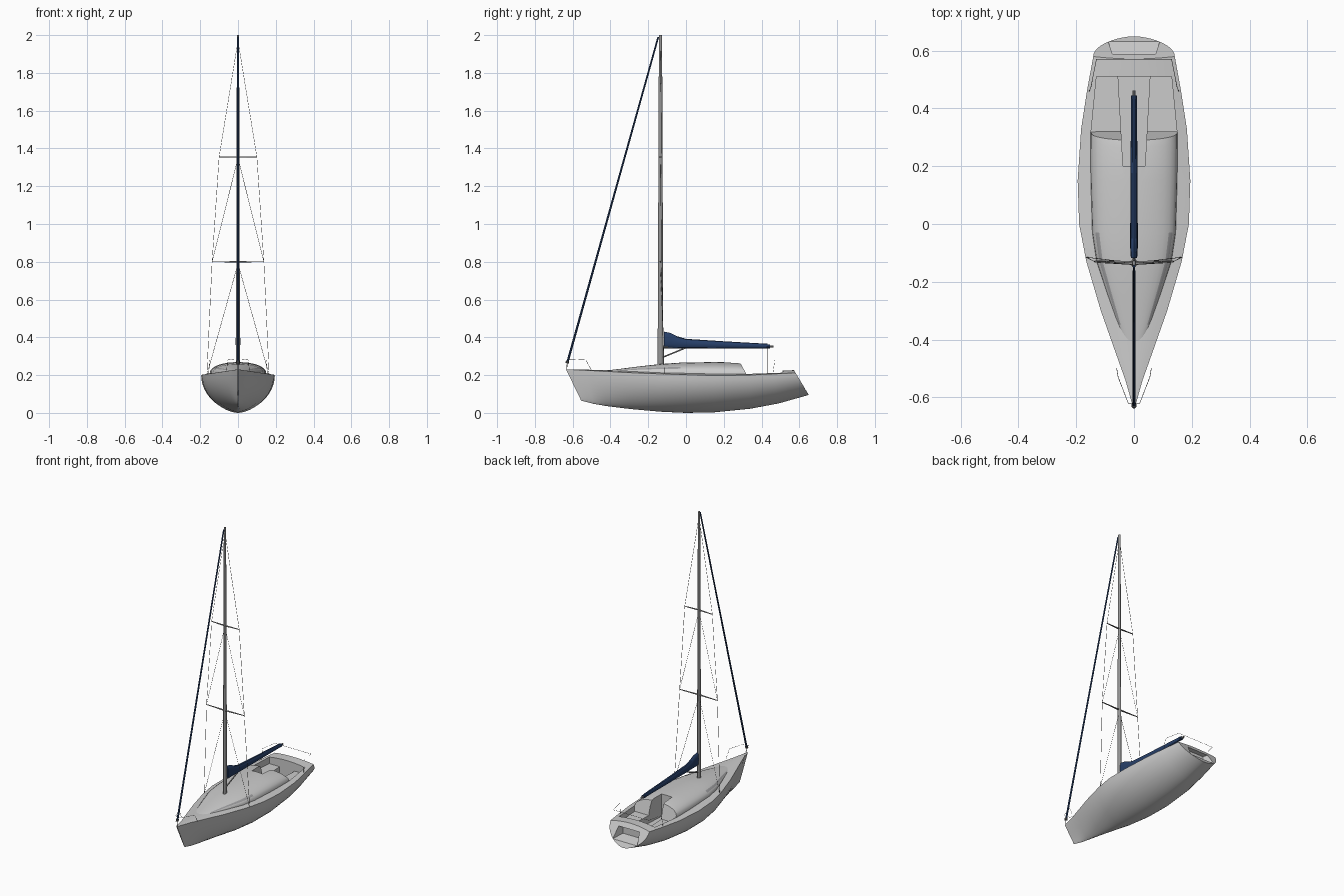
import bpy, bmesh
from math import sin, cos, pi
from mathutils import Vector

if "Cube" in bpy.data.objects:
    bpy.data.objects.remove(bpy.data.objects["Cube"], do_unlink=True)


def material(name, r, g, b):
    m = bpy.data.materials.new(name)
    m.use_nodes = True
    m.diffuse_color = (r, g, b, 1)
    m.node_tree.nodes["Principled BSDF"].inputs["Base Color"].default_value = (r, g, b, 1)
    return m


GELCOAT = material("light grey gelcoat", 0.6, 0.6, 0.6)
WINDOW = material("grey window", 0.36, 0.36, 0.37)
ALLOY = material("grey alloy", 0.3, 0.3, 0.3)
CANVAS = material("navy canvas", 0.02, 0.05, 0.14)
WIRE = material("dark wire", 0.12, 0.12, 0.12)


def loft(name, rings, mat, smooth=True):
    """Skin closed rings of equal length and cap both ends."""
    bm = bmesh.new()
    rows = [[bm.verts.new(p) for p in ring] for ring in rings]
    n = len(rows[0])
    for a, b in zip(rows, rows[1:]):
        for i in range(n):
            j = (i + 1) % n
            bm.faces.new((a[i], a[j], b[j], b[i]))
    bm.faces.new(rows[0])
    bm.faces.new(rows[-1])
    bmesh.ops.recalc_face_normals(bm, faces=bm.faces)
    mesh = bpy.data.meshes.new(name)
    bm.to_mesh(mesh)
    bm.free()
    obj = bpy.data.objects.new(name, mesh)
    bpy.context.collection.objects.link(obj)
    mesh.materials.append(mat)
    if smooth:
        shade(obj)
    return obj


def activate(obj):
    bpy.ops.object.select_all(action='DESELECT')
    obj.select_set(True)
    bpy.context.view_layer.objects.active = obj


def shade(obj):
    activate(obj)
    bpy.ops.object.shade_smooth_by_angle(angle=0.55)


def rod(name, a, b, r1, r2, mat, flat=1.0, sides=10):
    """Tapered rod; flat stretches the section along y."""
    a, b = Vector(a), Vector(b)
    d = (b - a).normalized()
    u = Vector((0, 1, 0)) if abs(d.y) < 0.8 else Vector((1, 0, 0))
    u = (u - d * u.dot(d)).normalized()
    v = d.cross(u)
    angles = [2 * pi * i / sides for i in range(sides)]
    rings = [[p + u * (flat * r * cos(t)) + v * (r * sin(t)) for t in angles]
             for p, r in ((a, r1), (b, r2))]
    return loft(name, rings, mat)


def wire(name, points, r=0.001, mat=WIRE):
    curve = bpy.data.curves.new(name, 'CURVE')
    curve.dimensions = '3D'
    curve.bevel_depth = r
    curve.bevel_resolution = 0
    s = curve.splines.new('POLY')
    s.points.add(len(points) - 1)
    for p, co in zip(s.points, points):
        p.co = (*co, 1)
    curve.materials.append(mat)
    obj = bpy.data.objects.new(name, curve)
    bpy.context.collection.objects.link(obj)


def carve(obj, sections):
    """Cut a tapered box given as (y, half width, bottom, top) sections."""
    rings = [[(-w, y, lo), (w, y, lo), (w, y, hi), (-w, y, hi)]
             for y, w, lo, hi in sections]
    cutter = loft("cutter", rings, GELCOAT, False)
    cutter.hide_render = True
    mod = obj.modifiers.new("cut", 'BOOLEAN')
    mod.operation, mod.solver, mod.object = 'DIFFERENCE', 'EXACT', cutter
    activate(obj)
    bpy.ops.object.modifier_apply(modifier=mod.name)
    bpy.data.objects.remove(cutter, do_unlink=True)


# Hull and deck: sheer y, half width, sheer z, keel y, keel z
STATIONS = [
    (-0.635, 0.003, 0.23, -0.555, 0.065), (-0.54, 0.03, 0.226, -0.49, 0.048),
    (-0.45, 0.062, 0.221, -0.42, 0.036), (-0.3, 0.115, 0.213, -0.29, 0.02),
    (-0.13, 0.165, 0.206, -0.13, 0.006), (0, 0.19, 0.202, 0, 0),
    (0.15, 0.195, 0.198, 0.15, 0.003), (0.33, 0.183, 0.2, 0.34, 0.022),
    (0.46, 0.163, 0.206, 0.49, 0.05), (0.58, 0.141, 0.212, 0.65, 0.095)]


def hull_ring(ys, w, zs, yk, zk):
    ring = []
    power = 1.2 if ys > -0.2 else 1.4
    for i in range(25):
        t = pi * i / 24
        c, s = cos(t), sin(t)
        x = w * abs(c) ** power * (1 if c > 0 else -1)
        ring.append((x, ys + (yk - ys) * s, zs + (zk - zs) * s))
    for i in range(1, 10):
        k = -1 + i / 5
        rise = 0.1 * w * (1 - k * k)
        ring.append((w * k, ys - (yk - ys) * rise / (zs - zk), zs + rise))
    return ring


hull = loft("hull", [hull_ring(*s) for s in STATIONS], GELCOAT, False)

# Cabin: y, half width, edge z, roof z
CABIN = [(-0.41, 0.03, 0.218, 0.226), (-0.35, 0.055, 0.216, 0.233),
         (-0.25, 0.09, 0.214, 0.246), (-0.13, 0.13, 0.21, 0.259),
         (-0.03, 0.145, 0.206, 0.266), (0.15, 0.15, 0.203, 0.269),
         (0.27, 0.151, 0.203, 0.267), (0.32, 0.151, 0.203, 0.262)]


def cabin_ring(y, w, lo, hi):
    lean = 0.03 if y > 0.3 else 0
    ring = [(w, y, 0.165)]
    for i in range(17):
        t = pi * i / 16
        h = max(sin(t), 0) ** 0.8
        ring.append((w * cos(t), y - lean * h, lo + (hi - lo) * h))
    return ring + [(-w, y, 0.165)]


cabin = loft("cabin", [cabin_ring(*s) for s in CABIN], GELCOAT, False)

# Side windows: a low band along the forward cabin sides
cabin.data.materials.append(WINDOW)
for f in cabin.data.polygons:
    c = f.center
    edge = 0.145 + 0.29 * (c.y + 0.03)
    if -0.34 < c.y < -0.05 and 0.86 < abs(c.x) / edge < 0.99 and c.z > 0.215:
        f.material_index = 1

# Cockpit seats, footwell with companionway, transom recess
carve(hull, [(0.305, 0.15, 0.17, 0.4), (0.51, 0.13, 0.17, 0.4)])
footwell = [(0.2, 0.038, 0.12, 0.4), (0.51, 0.055, 0.12, 0.4)]
carve(hull, footwell)
carve(cabin, footwell)
carve(hull, [(0.56, 0.065, 0.14, 0.195), (0.68, 0.105, 0.115, 0.2)])
shade(hull)
shade(cabin)

# Mast and spreaders
MAST_Y = -0.135
rod("mast", (0, MAST_Y, 0.235), (0, MAST_Y, 2.0), 0.011, 0.006, ALLOY, 1.4, 14)
for side, label in ((1, "left"), (-1, "right")):
    for level, z, reach in (("lower", 0.8, 0.137), ("upper", 1.355, 0.1)):
        rod(f"{level}_spreader_{label}", (0, MAST_Y, z),
            (side * reach, MAST_Y + 0.005, z), 0.0035, 0.0018, ALLOY, 2)
    # Standing rigging
    chain = (side * 0.165, -0.115, 0.2)
    low = (side * 0.137, MAST_Y + 0.005, 0.8)
    high = (side * 0.1, MAST_Y + 0.005, 1.355)
    wire(f"cap_shroud_{label}", [chain, low, high, (0, MAST_Y, 1.97)])
    wire(f"lower_shroud_{label}", [chain, (0, MAST_Y, 0.79)])
    wire(f"diagonal_shroud_{label}", [low, (0, MAST_Y, 1.35)])

# Furled foresail with its drum
rod("furled_foresail", (0, -0.627, 0.27), (0, -0.147, 1.99), 0.006, 0.0045, CANVAS)
rod("furler_drum", (0, -0.63, 0.262), (0, -0.627, 0.275), 0.009, 0.009, WIRE)
wire("forestay_tack", [(0, -0.632, 0.228), (0, -0.628, 0.27)], 0.002)

# Boom, stowed sail cover, vang and mainsheet
rod("boom", (0, -0.12, 0.35), (0, 0.462, 0.352), 0.007, 0.006, ALLOY)
rod("boom_end_cap", (0, 0.425, 0.352), (0, 0.445, 0.352), 0.011, 0.011, CANVAS)
COVER = [(-0.117, 0.43, 0.011), (-0.085, 0.424, 0.013), (-0.045, 0.405, 0.013),
         (0, 0.392, 0.013), (0.2, 0.379, 0.012), (0.432, 0.366, 0.01)]
loft("sail_cover",
     [[(w * cos(i * pi / 6), y, (top + 0.342) / 2 + (top - 0.342) / 2 * sin(i * pi / 6))
       for i in range(12)] for y, top, w in COVER], CANVAS)
rod("boom_vang", (0, -0.122, 0.295), (0, 0, 0.345), 0.004, 0.004, ALLOY)
wire("mainsheet", [(0, 0.43, 0.345), (0, 0.43, 0.12)])

# Bow and stern rails
wire("bow_rail", [(-0.06, -0.5, 0.225), (-0.055, -0.53, 0.28), (-0.02, -0.62, 0.285),
                  (0.02, -0.62, 0.285), (0.055, -0.53, 0.28), (0.06, -0.5, 0.225)])
wire("stern_rail", [(-0.155, 0.46, 0.208), (-0.15, 0.47, 0.28), (-0.13, 0.57, 0.28),
                    (0.13, 0.57, 0.28), (0.15, 0.47, 0.28), (0.155, 0.46, 0.208)])
